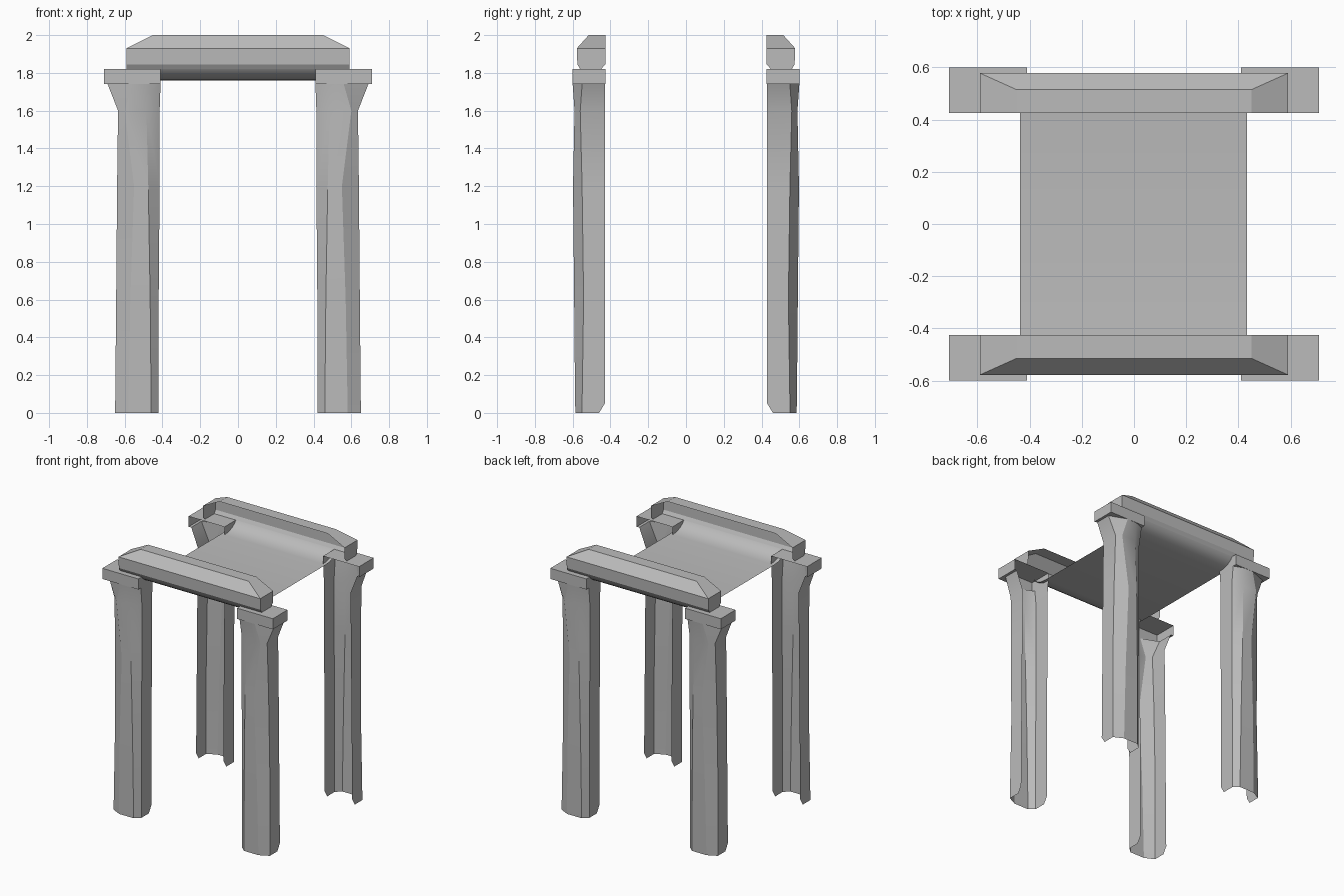
import bpy, bmesh

cube = bpy.data.objects.get("Cube")
if cube:
    bpy.data.objects.remove(cube, do_unlink=True)

stone = bpy.data.materials.new("grey_stone")
stone.use_nodes = True
GREY = (0.5, 0.5, 0.5, 1)
stone.diffuse_color = GREY
stone.node_tree.nodes["Principled BSDF"].inputs["Base Color"].default_value = GREY


def loft(bm, rings):
    """Bridge open point rows of equal length."""
    rows = [[bm.verts.new(p) for p in ring] for ring in rings]
    for a, b in zip(rows, rows[1:]):
        for i in range(len(a) - 1):
            bm.faces.new((a[i], a[i + 1], b[i + 1], b[i]))
    return rows


def finish(bm, name, sx=1, sy=1, smooth=None):
    """Place a part built in the +x, -y quarter, mirrored by the signs."""
    for v in bm.verts:
        v.co.x *= sx
        v.co.y *= sy
    if sx * sy < 0:
        bmesh.ops.reverse_faces(bm, faces=bm.faces[:])
    mesh = bpy.data.meshes.new(name)
    bm.to_mesh(mesh)
    bm.free()
    mesh.materials.append(stone)
    ob = bpy.data.objects.new(name, mesh)
    bpy.context.collection.objects.link(ob)
    if smooth:
        bpy.ops.object.select_all(action='DESELECT')
        ob.select_set(True)
        bpy.context.view_layer.objects.active = ob
        bpy.ops.object.shade_smooth_by_angle(angle=smooth)
    return ob


# Hollow post: height, open edge depth, then x and depth of the worn corners
POST = [
    (0.00, .46, .42, .55, .46, .585, .58, .585, .65, .55),
    (0.05, .43, .42, .55, .46, .585, .58, .587, .65, .55),
    (0.60, .43, .42, .55, .465, .59, .57, .592, .645, .542),
    (1.20, .43, .415, .55, .475, .595, .55, .598, .64, .55),
    (1.60, .43, .415, .55, .485, .59, .60, .59, .635, .56),
    (1.74, .43, .41, .57, .48, .597, .56, .60, .69, .55),
    (1.74, .425, .41, .60, .48, .60, .56, .60, .71, .60),
]


def post(name, sx, sy):
    bm = bmesh.new()
    rings = []
    for z, edge, x0, d0, x1, d1, x2, d2, x3, d3 in POST:
        row = [(x0, edge), (x0, d0), (x1, d1), (x2, d2), (x3, d3), (x3, edge)]
        rings.append([(x, -d, z) for x, d in row])
    loft(bm, rings)
    finish(bm, name, sx, sy, smooth=0.45)


def capital(name, sx, sy):
    bm = bmesh.new()
    plan = [(.41, -.425), (.41, -.60), (.71, -.60), (.71, -.425)]
    rows = loft(bm, [[(x, y, z) for x, y in plan] for z in (1.74, 1.82)])
    bm.faces.new(rows[1])
    finish(bm, name, sx, sy)


def beam(name, sy):
    bm = bmesh.new()
    # end, front and end walls, narrowing to the flat top
    levels = [(1.82, .59, .56, .45), (1.845, .59, .575, .427),
              (1.93, .59, .578, .425), (2.0, .45, .515, .425)]
    rows = loft(bm, [[(-x, -e, z), (-x, -d, z), (x, -d, z), (x, -e, z)]
                     for z, x, d, e in levels])
    bm.faces.new(rows[-1])
    # floor at both ends, beyond the hollow moulding
    for s in (-1, 1):
        quad = [(s * .43, -.45), (s * .43, -.56), (s * .59, -.56), (s * .59, -.45)]
        f = bm.faces.new([bm.verts.new((x, y, 1.82)) for x, y in quad])
        f.normal_update()
        if f.normal.z > 0:
            f.normal_flip()
    finish(bm, name, 1, sy)


for side, sx in (("left", 1), ("right", -1)):
    for end, sy in (("front", 1), ("back", -1)):
        post(f"{end}_{side}_post", sx, sy)
        capital(f"{end}_{side}_capital", sx, sy)
beam("front_beam", 1)
beam("back_beam", -1)

# Ceiling panel whose front and back edges curve up to the beams
bm = bmesh.new()
curve = [(.56, 1.82), (.545, 1.80), (.515, 1.78), (.475, 1.765), (.425, 1.76)]
section = [(-d, z) for d, z in curve] + [(d, z) for d, z in reversed(curve)]
loft(bm, [[(x, y, z) for y, z in section] for x in (.433, -.437)])
bmesh.ops.recalc_face_normals(bm, faces=bm.faces[:])
for f in bm.faces:
    f.normal_update()
if sum(f.normal.z for f in bm.faces) < 0:
    bmesh.ops.reverse_faces(bm, faces=bm.faces[:])
finish(bm, "ceiling_panel", smooth=0.6)
